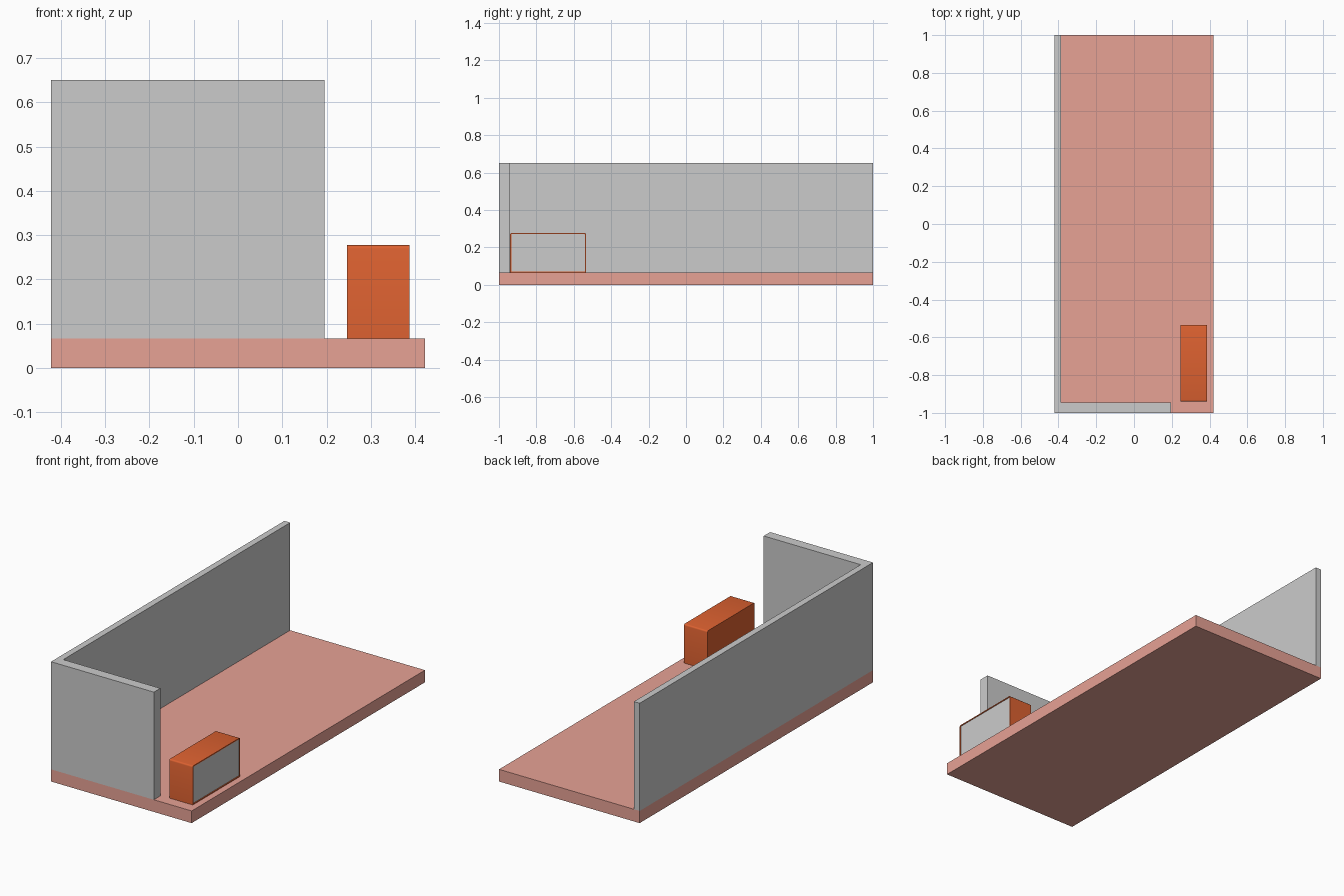
import bpy, bmesh, math

if "Cube" in bpy.data.objects:
    bpy.data.objects.remove(bpy.data.objects["Cube"])


def material(name, color):
    m = bpy.data.materials.new(name)
    m.diffuse_color = color
    m.use_nodes = True
    m.node_tree.nodes["Principled BSDF"].inputs["Base Color"].default_value = m.diffuse_color
    return m


def finish(bm, name, mat=None):
    bmesh.ops.recalc_face_normals(bm, faces=bm.faces[:])
    me = bpy.data.meshes.new(name)
    bm.to_mesh(me)
    bm.free()
    ob = bpy.data.objects.new(name, me)
    bpy.context.collection.objects.link(ob)
    if mat:
        me.materials.append(mat)
    return ob


def prism(profile, offset):
    """Closed profile of 3D points swept along an offset vector."""
    bm = bmesh.new()
    face = bm.faces.new([bm.verts.new(p) for p in profile])
    ext = bmesh.ops.extrude_face_region(bm, geom=[face], use_keep_orig=True)
    verts = [g for g in ext["geom"] if isinstance(g, bmesh.types.BMVert)]
    bmesh.ops.translate(bm, verts=verts, vec=offset)
    bmesh.ops.recalc_face_normals(bm, faces=bm.faces[:])
    return bm


def box(x0, x1, y0, y1, z0, z1):
    return prism([(x0, y0, z0), (x1, y0, z0), (x1, y1, z0), (x0, y1, z0)],
                 (0, 0, z1 - z0))


pink = material("pink_floor", (0.80, 0.36, 0.30, 1))
orange = material("orange_case", (0.72, 0.12, 0.03, 1))
FLOOR = 0.066

# Floor slab
finish(box(-0.422, 0.422, -1, 1, 0, FLOOR), "floor", pink)

# L-shaped wall: long left side and short front return
plan = [(-0.422, -1), (0.195, -1), (0.195, -0.945), (-0.387, -0.945),
        (-0.387, 1), (-0.422, 1)]
finish(prism([(x, y, FLOOR) for x, y in plan], (0, 0, 0.65 - FLOOR)), "walls")

# Cabinet case: rounded top edges, recessed right side
x0, x1, y0, y1, z1 = 0.246, 0.387, -0.94, -0.535, 0.277
r = 0.008
outline = [(x0, y0, FLOOR), (x0, y1, FLOOR)]
for cy, start in ((y1 - r, 0), (y0 + r, 90)):
    for i in range(4):
        a = math.radians(start + 30 * i)
        outline.append((x0, cy + r * math.cos(a), z1 - r + r * math.sin(a)))
bm = prism(outline, (x1 - x0, 0, 0))
side = max(bm.faces, key=lambda f: f.calc_center_median().x)
bmesh.ops.inset_region(bm, faces=[side], thickness=0.006, depth=0)
bmesh.ops.translate(bm, verts=side.verts[:], vec=(0, 0, 0))
ext = bmesh.ops.extrude_discrete_faces(bm, faces=[side])
inner = ext["faces"][0]
bmesh.ops.translate(bm, verts=inner.verts[:], vec=(-0.008, 0, 0))
case = finish(bm, "cabinet_case", orange)
bpy.context.view_layer.objects.active = case
case.select_set(True)
bpy.ops.object.shade_smooth_by_angle(angle=math.radians(35))

# Grey panel set in the recess
finish(box(x1 - 0.008, x1 - 0.003, y0 + 0.006, y1 - 0.006,
           FLOOR + 0.006, z1 - 0.006), "cabinet_panel")
